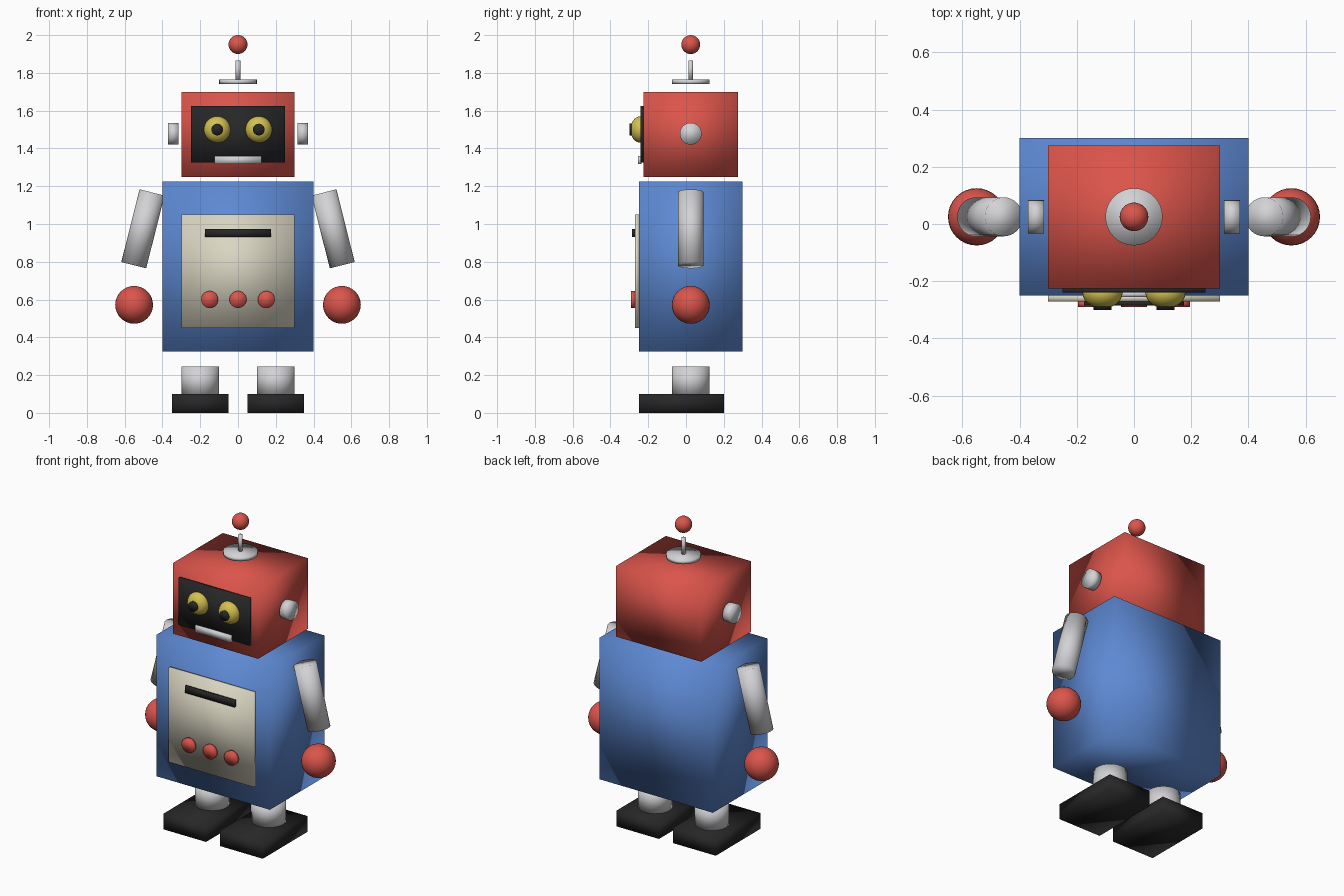
import bpy
from mathutils import Vector

cube = bpy.data.objects.get("Cube")
if cube:
    bpy.data.objects.remove(cube, do_unlink=True)


def material(name, rgb):
    m = bpy.data.materials.new(name)
    m.use_nodes = True
    m.diffuse_color = (*rgb, 1)
    m.node_tree.nodes["Principled BSDF"].inputs["Base Color"].default_value = (*rgb, 1)
    return m


RED = material("red", (0.71, 0.09, 0.07))
BLUE = material("blue", (0.11, 0.25, 0.65))
GREY = material("light grey", (0.65, 0.65, 0.67))
CREAM = material("cream", (0.70, 0.67, 0.54))
YELLOW = material("yellow", (0.66, 0.53, 0.08))
BLACK = material("black", (0.02, 0.02, 0.02))
MID_Y = 0.025  # depth of the central axis
SIDES = (("left", 1), ("right", -1))


def finish(name, mat):
    """Name and colour the new object; normals are soft across all edges."""
    ob = bpy.context.object
    ob.name = ob.data.name = name
    ob.data.materials.append(mat)
    bpy.ops.object.shade_smooth()
    return ob


def box(name, mat, xs, ys, zs):
    spans = (xs, ys, zs)
    bpy.ops.mesh.primitive_cube_add(size=1, location=[(a + b) / 2 for a, b in spans])
    ob = bpy.context.object
    ob.scale = [b - a for a, b in spans]
    bpy.ops.object.transform_apply(location=False, rotation=False, scale=True)
    return finish(name, mat)


def rod(name, mat, start, end, radius):
    start, end = Vector(start), Vector(end)
    axis = end - start
    bpy.ops.mesh.primitive_cylinder_add(
        vertices=32, radius=radius, depth=axis.length, location=(start + end) / 2,
        rotation=axis.to_track_quat('Z', 'Y').to_euler())
    return finish(name, mat)


def ball(name, mat, centre, radius, depth=None):
    bpy.ops.mesh.primitive_uv_sphere_add(segments=32, ring_count=16, radius=radius,
                                         location=centre)
    if depth:
        bpy.context.object.scale.y = depth / radius
        bpy.ops.object.transform_apply(location=False, rotation=False, scale=True)
    return finish(name, mat)


# Body with control panel
box("body", BLUE, (-0.4, 0.4), (-0.25, 0.3), (0.325, 1.225))
box("chest_panel", CREAM, (-0.3, 0.3), (-0.27, -0.25), (0.45, 1.05))
box("chest_slot", BLACK, (-0.175, 0.175), (-0.285, -0.27), (0.93, 0.973))
for i, name in enumerate(("right", "middle", "left")):
    x = (i - 1) * 0.15
    rod(name + "_button", RED, (x, -0.27, 0.6), (x, -0.29, 0.6), 0.045)

# Head with face plate and mouth
box("head", RED, (-0.3, 0.3), (-0.225, 0.275), (1.25, 1.7))
box("face_plate", BLACK, (-0.25, 0.25), (-0.24, -0.225), (1.325, 1.625))
box("mouth", GREY, (-0.125, 0.125), (-0.255, -0.235), (1.317, 1.36))

# Antenna
rod("antenna_base", GREY, (0, MID_Y, 1.742), (0, MID_Y, 1.764), 0.1)
rod("antenna_stem", GREY, (0, MID_Y, 1.764), (0, MID_Y, 1.865), 0.013)
ball("antenna_ball", RED, (0, MID_Y, 1.95), 0.05)

# Paired parts
for side, s in SIDES:
    ball(side + "_eye", YELLOW, (s * 0.11, -0.24, 1.5), 0.07, depth=0.055)
    rod(side + "_pupil", BLACK, (s * 0.11, -0.26, 1.5), (s * 0.11, -0.3, 1.5), 0.031)
    rod(side + "_ear", GREY, (s * 0.315, MID_Y, 1.478), (s * 0.37, MID_Y, 1.478), 0.058)
    rod(side + "_arm", GREY, (s * 0.455, MID_Y, 1.167), (s * 0.552, MID_Y, 0.782), 0.068)
    ball(side + "_hand", RED, (s * 0.55, MID_Y, 0.572), 0.1)
    rod(side + "_leg", GREY, (s * 0.2, MID_Y, 0.09), (s * 0.2, MID_Y, 0.245), 0.1)
    box(side + "_foot", BLACK, sorted((s * 0.05, s * 0.35)), (-0.25, 0.2), (0, 0.1))
